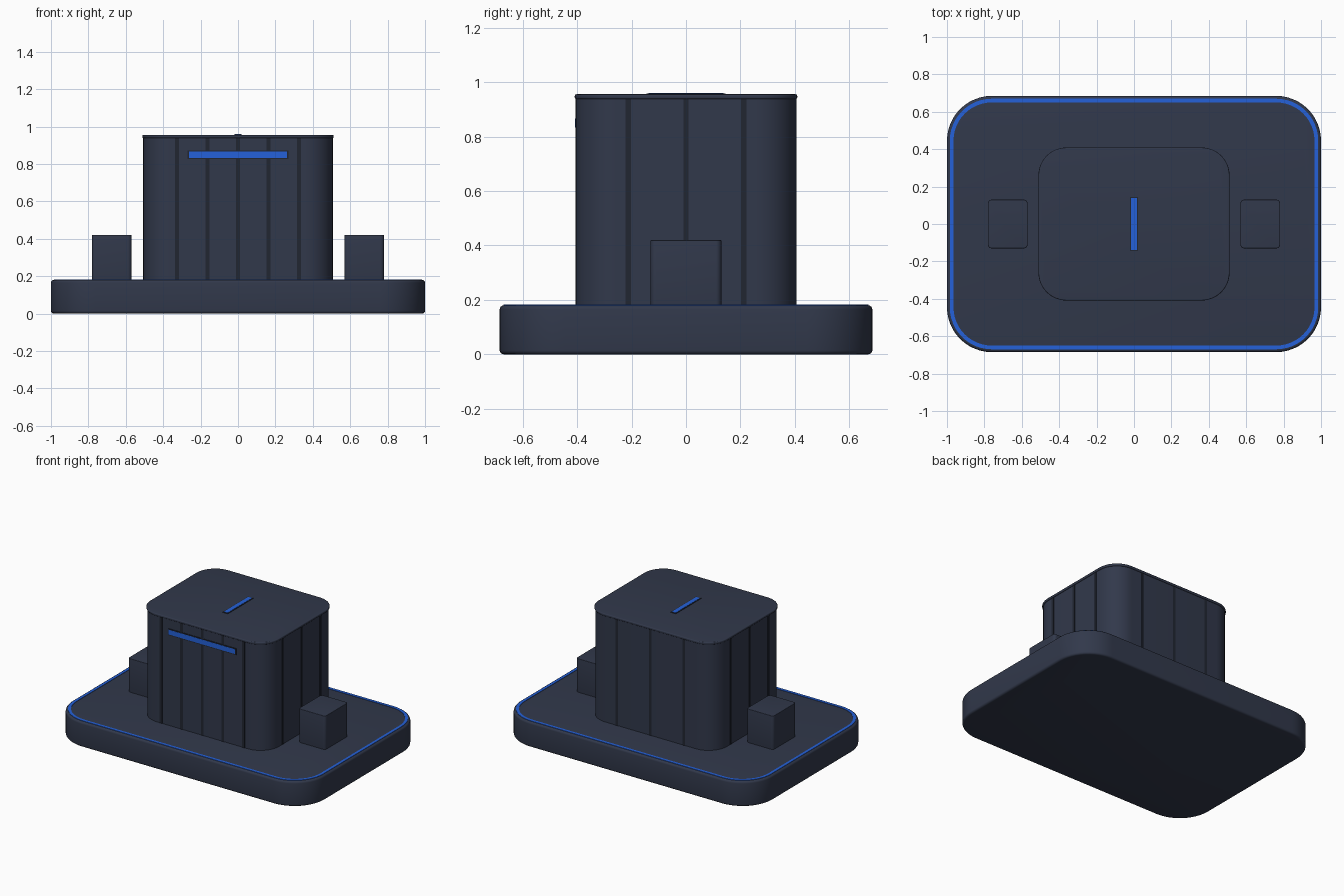
import bpy
import bmesh
from math import cos, sin, pi

cube = bpy.data.objects.get("Cube")
if cube:
    bpy.data.objects.remove(cube, do_unlink=True)


def make_material(name, rgb):
    mat = bpy.data.materials.new(name)
    mat.use_nodes = True
    mat.diffuse_color = (*rgb, 1)
    mat.node_tree.nodes["Principled BSDF"].inputs["Base Color"].default_value = (*rgb, 1)
    return mat


slate = make_material("dark slate", (0.031, 0.040, 0.070))
dark = make_material("groove shadow grey", (0.015, 0.019, 0.031))
blue = make_material("accent blue", (0.018, 0.12, 0.70))


def rounded_outline(hx, hy, r, steps=12):
    """Counter-clockwise corner points of a rounded rectangle."""
    pts = []
    for k, (sx, sy) in enumerate([(1, 1), (-1, 1), (-1, -1), (1, -1)]):
        for i in range(steps + 1):
            a = (k + i / steps) * pi / 2
            pts.append((sx * (hx - r) + r * cos(a), sy * (hy - r) + r * sin(a)))
    return pts


def finish(name, bm, mat, smooth=True):
    bmesh.ops.recalc_face_normals(bm, faces=bm.faces)
    mesh = bpy.data.meshes.new(name)
    bm.to_mesh(mesh)
    bm.free()
    mesh.materials.append(mat)
    obj = bpy.data.objects.new(name, mesh)
    bpy.context.collection.objects.link(obj)
    if smooth:
        bpy.ops.object.select_all(action="DESELECT")
        obj.select_set(True)
        bpy.context.view_layer.objects.active = obj
        bpy.ops.object.shade_smooth_by_angle(angle=pi / 6)
    return obj


def rounded_slab(name, hx, hy, r, z0, z1, mat, edge=0.0, cx=0.0):
    """Rounded rectangle prism whose rims are rounded by a small edge radius."""
    levels = [(z0, 0), (z1, 0)]
    if edge:
        arc = [i * pi / 8 for i in range(5)]
        levels = [(z0 + edge * (1 - sin(a)), edge * (1 - cos(a))) for a in reversed(arc)]
        levels += [(z1 - edge * (1 - sin(a)), edge * (1 - cos(a))) for a in arc]
    bm = bmesh.new()
    rings = [[bm.verts.new((cx + x, y, z))
              for x, y in rounded_outline(hx - d, hy - d, r - d)] for z, d in levels]
    n = len(rings[0])
    for low, high in zip(rings, rings[1:]):
        for i in range(n):
            j = (i + 1) % n
            bm.faces.new((low[i], low[j], high[j], high[i]))
    bm.faces.new(rings[0][::-1])
    bm.faces.new(rings[-1])
    return finish(name, bm, mat)


def box(name, center, size, mat):
    bm = bmesh.new()
    bmesh.ops.create_cube(bm, size=1)
    for v in bm.verts:
        v.co = [c + p * s for c, p, s in zip(center, v.co, size)]
    return finish(name, bm, mat, smooth=False)


def rounded_frame(name, hx, hy, r, width, z0, z1, mat):
    """Thin flat band following a rounded rectangle."""
    bm = bmesh.new()
    loops = []
    for d, z in [(0, z0), (0, z1), (width, z1), (width, z0)]:
        loops.append([bm.verts.new((x, y, z))
                      for x, y in rounded_outline(hx - d, hy - d, r - d)])
    n = len(loops[0])
    for a, b in zip(loops, loops[1:] + loops[:1]):
        for i in range(n):
            j = (i + 1) % n
            bm.faces.new((a[i], a[j], b[j], b[i]))
    return finish(name, bm, mat)


# Base plinth with its blue border line
BASE_TOP = 0.18
rounded_slab("base_plinth", 1.0, 0.685, 0.24, 0, BASE_TOP, slate, edge=0.015)
rounded_frame("base_border_line", 0.985, 0.67, 0.225, 0.02,
              BASE_TOP - 0.003, BASE_TOP + 0.003, blue)

# Tower body and thin lid
HX, HY = 0.505, 0.403
LID = 0.938
rounded_slab("tower_body", HX, HY, 0.145, BASE_TOP - 0.01, LID + 0.005, slate)
rounded_slab("tower_lid", HX + 0.006, HY + 0.006, 0.15, LID, 0.956, slate, edge=0.006)

# Vertical panel seams on the four sides
seam_z, seam_h = (BASE_TOP + LID) / 2, LID - BASE_TOP
THIN, WIDE = 0.006, 0.02
for i in range(-2, 3):
    box(f"front_seam_{i + 3}", (i * 0.163, -HY, seam_z), (WIDE, THIN, seam_h), dark)
for i in range(-1, 2):
    box(f"back_seam_{i + 2}", (i * 0.265, HY, seam_z), (WIDE, THIN, seam_h), dark)
    for side, s in (("left", 1), ("right", -1)):
        box(f"{side}_seam_{i + 2}", (s * HX, i * 0.213, seam_z), (THIN, WIDE, seam_h), dark)

# Blue light bars with dark surrounds
box("front_slot_surround", (0, -HY, 0.85), (0.54, 0.008, 0.046), dark)
box("front_light_bar", (0, -HY, 0.85), (0.526, 0.0099, 0.034), blue)
box("top_slot_surround", (0, 0, 0.956), (0.042, 0.29, 0.005), dark)
box("top_light_bar", (0, 0, 0.957), (0.03, 0.276, 0.006), blue)

# Side blocks
for side, s in (("left", 1), ("right", -1)):
    rounded_slab(f"{side}_block", 0.106, 0.13, 0.02, BASE_TOP - 0.01, 0.42,
                 slate, edge=0.003, cx=s * 0.675)
